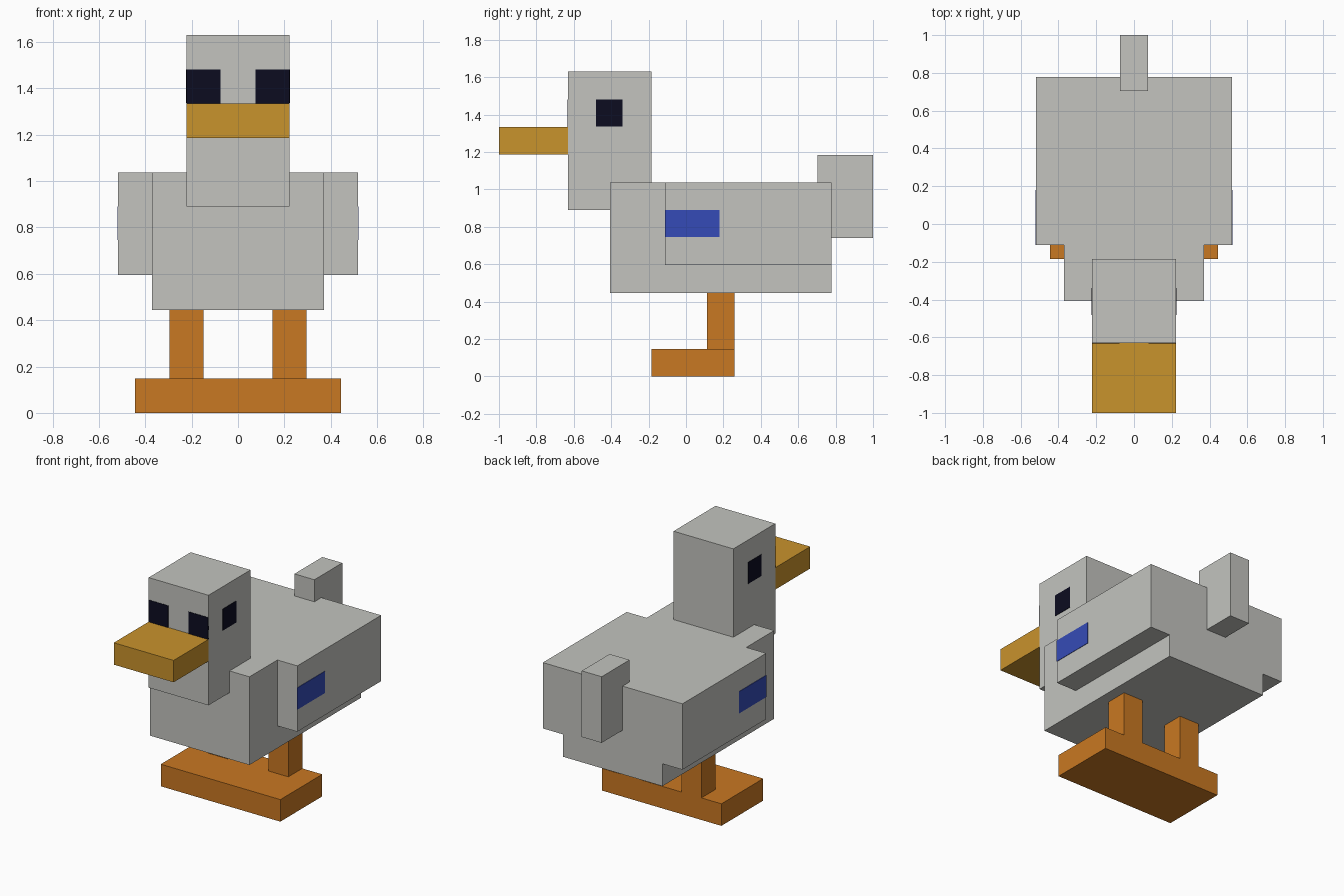
import bpy

if "Cube" in bpy.data.objects:
    bpy.data.objects.remove(bpy.data.objects["Cube"])


def material(name, r, g, b):
    """Flat colour from 0-255 display values, stored as linear."""
    lin = [((c / 255 + 0.055) / 1.055) ** 2.4 if c > 10 else c / 255 / 12.92 for c in (r, g, b)]
    mat = bpy.data.materials.new(name)
    mat.diffuse_color = (*lin, 1.0)
    mat.use_nodes = True
    mat.node_tree.nodes["Principled BSDF"].inputs["Base Color"].default_value = mat.diffuse_color
    return mat


GREY = material("feather_grey", 195, 196, 191)
ORANGE = material("leg_orange", 201, 120, 34)
GOLD = material("beak_gold", 201, 147, 44)
BLUE = material("wing_blue", 53, 75, 183)
DARK = material("eye_dark", 12, 12, 32)


def box(name, x, y, z, mat):
    """Box spanning the given (min, max) ranges."""
    lo, hi = zip(x, y, z)
    bpy.ops.mesh.primitive_cube_add(size=1, location=[(a + b) / 2 for a, b in zip(lo, hi)])
    obj = bpy.context.object
    obj.name = name
    obj.scale = [b - a for a, b in zip(lo, hi)]
    bpy.ops.object.transform_apply(location=False, rotation=False, scale=True)
    obj.data.materials.append(mat)
    return obj


def pair(name, x, y, z, mat):
    """Box on the right and its mirror on the left."""
    box(name + "_right", x, y, z, mat)
    box(name + "_left", (-x[1], -x[0]), y, z, mat)


T = 0.003  # thickness of painted plates

# Body, tail and wings
box("body", (-0.37, 0.37), (-0.407, 0.778), (0.445, 1.037), GREY)
box("tail", (-0.074, 0.074), (0.704, 1.0), (0.741, 1.185), GREY)
pair("wing", (0.37, 0.518), (-0.111, 0.778), (0.595, 1.037), GREY)
pair("wing_patch", (0.518 - T, 0.518 + T), (-0.111, 0.18), (0.745, 0.891), BLUE)

# Head and beak
box("head", (-0.222, 0.222), (-0.63, -0.185), (0.891, 1.63), GREY)
box("beak", (-0.222, 0.222), (-1.0, -0.63), (1.187, 1.334), GOLD)

# Eyes on the front and on the sides of the head
pair("front_eye", (0.076, 0.222), (-0.63 - T, -0.63 + T), (1.334, 1.481), DARK)
pair("side_eye", (0.222 - T, 0.222 + T), (-0.481, -0.339), (1.337, 1.481), DARK)

# Legs and the joined feet
pair("leg", (0.148, 0.296), (0.111, 0.259), (0.148, 0.445), ORANGE)
box("feet", (-0.444, 0.444), (-0.185, 0.259), (0.0, 0.148), ORANGE)
